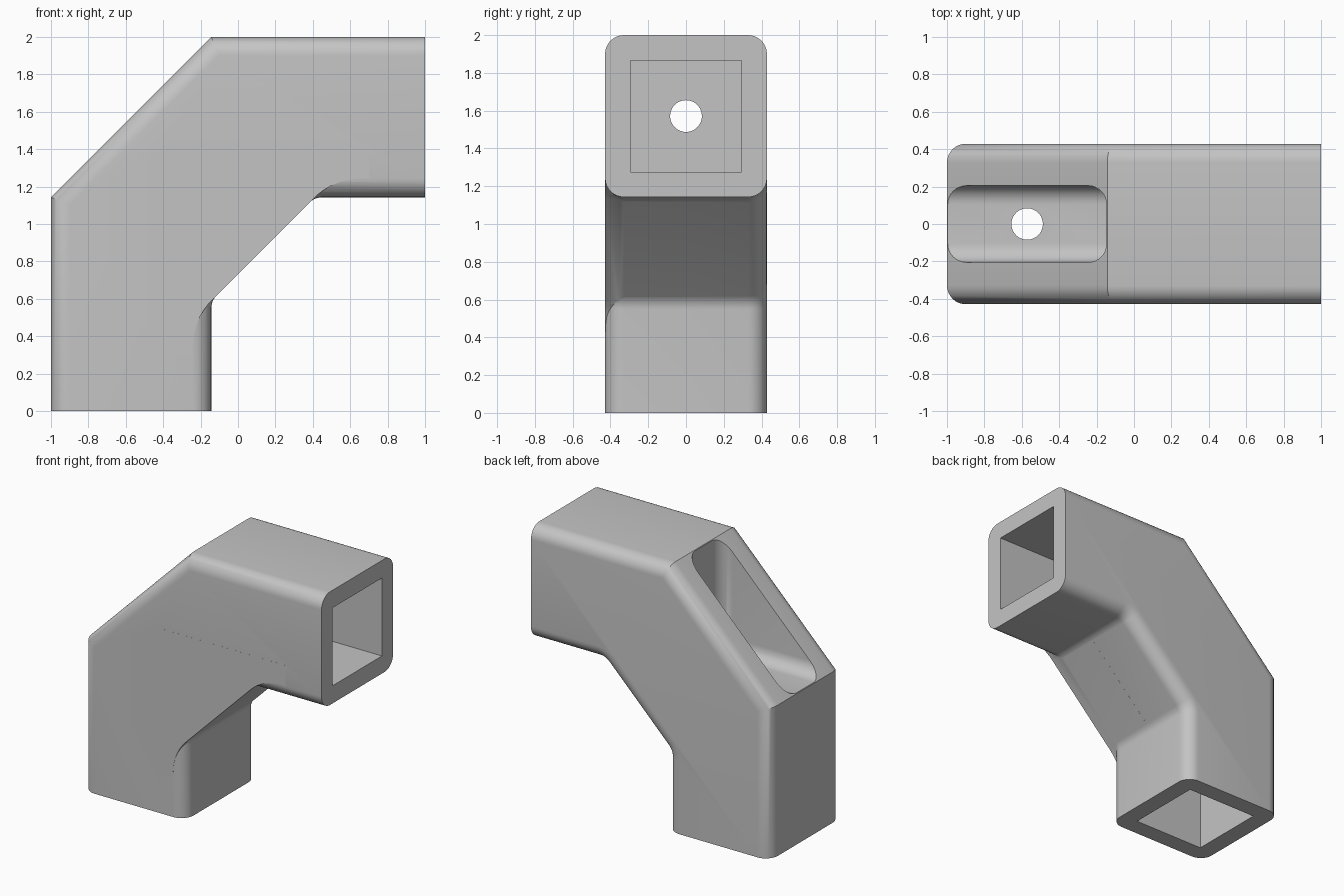
import bpy, bmesh, math
from mathutils import Vector, Matrix

if "Cube" in bpy.data.objects:
    bpy.data.objects.remove(bpy.data.objects["Cube"])

HALF = 0.4286          # half width of the square tube
IN = 2 * HALF - 1      # inner face of the upright tube
UNDER = 2 - 2 * HALF   # underside of the level tube
ROUND = 0.1
MID = HALF - 1         # centre line of the upright tube
BRACE = 0.733          # brace line: z = x + BRACE

grey = bpy.data.materials.new("light grey")
grey.use_nodes = True
grey.diffuse_color = (0.55, 0.55, 0.55, 1)
grey.node_tree.nodes["Principled BSDF"].inputs["Base Color"].default_value = (0.55, 0.55, 0.55, 1)


def fillet(a, p, b, r, n=8):
    """Arc points rounding the corner p between a and b."""
    a, p, b = Vector(a), Vector(p), Vector(b)
    u, v = (a - p).normalized(), (b - p).normalized()
    half = u.angle(v) / 2
    centre = p + (u + v).normalized() * r / math.sin(half)
    start = p + u * r / math.tan(half) - centre
    end = p + v * r / math.tan(half) - centre
    total = start.angle(end)
    return [centre + (start * math.sin(total * (1 - i / n)) + end * math.sin(total * i / n)) / math.sin(total)
            for i in range(n + 1)]


def make_object(name, bm):
    bmesh.ops.recalc_face_normals(bm, faces=bm.faces)
    mesh = bpy.data.meshes.new(name)
    bm.to_mesh(mesh)
    bm.free()
    mesh.materials.append(grey)
    ob = bpy.data.objects.new(name, mesh)
    bpy.context.collection.objects.link(ob)
    return ob


def prism(points, y0, y1):
    """Extrude an x-z outline along y."""
    bm = bmesh.new()
    face = bm.faces.new([bm.verts.new((p[0], y0, p[1])) for p in points])
    new = bmesh.ops.extrude_face_region(bm, geom=[face])["geom"]
    bmesh.ops.translate(bm, vec=(0, y1 - y0, 0), verts=[g for g in new if isinstance(g, bmesh.types.BMVert)])
    return bm


def round_edges(bm, rule, r):
    edges = [e for e in bm.edges if rule(e.verts[0].co, e.verts[1].co)]
    bmesh.ops.bevel(bm, geom=edges, offset=r, segments=8, profile=0.5, affect='EDGES')


def box(x0, x1, y, z0, z1):
    return prism([(x0, z0), (x1, z0), (x1, z1), (x0, z1)], -y, y)


def bolt_hole(name, centre, axis):
    bm = bmesh.new()
    bmesh.ops.create_cone(bm, cap_ends=True, segments=48, radius1=0.084, radius2=0.084, depth=0.4,
                          matrix=Matrix.Translation(centre) @ Matrix.Rotation(math.pi / 2 if axis == "X" else 0, 4, 'Y'))
    return make_object(name, bm)


# Elbow body: outline with rounded brace corners, long edges rounded
low, high = (IN, IN + BRACE), (UNDER - BRACE, UNDER)
outline = [(-1, 0), (IN, 0), *fillet((IN, 0), low, high, 0.1), *fillet(low, high, (1, UNDER), 0.1),
           (1, UNDER), (1, 2), (IN, 2), (-1, UNDER)]
bm = prism(outline, -HALF, HALF)


def is_long_edge(a, b):
    on_end = (a.x > 0.999 and b.x > 0.999) or (a.z < 0.001 and b.z < 0.001)
    return abs(a.y - b.y) < 0.001 and not on_end


round_edges(bm, is_long_edge, ROUND)
elbow = make_object("elbow_bracket", bm)

# Square-edged brace on the front side, running out into the rounded tubes
vx, hz, line = IN - ROUND, UNDER + ROUND, BRACE - 0.0006
low, high = (vx, vx + line), (hz - line, hz)
start, end = (vx, 0.3), (0.7, hz)
brace = make_object("front_brace", prism(
    [start, *fillet(start, low, high, 0.36), *fillet(low, high, end, 0.36), end,
     (0.7, 1.4), (-0.4, 1.4), (-0.4, 0.3)], -HALF - 0.0004, 0))

# Bolt access pocket with rounded side edges
floor, wall = UNDER + 0.004, IN - 0.004
bm = box(-1.3, wall, 0.205, floor, 2.3)


def is_pocket_edge(a, b):
    flat = abs(a.y - b.y) < 0.001
    return flat and (max(a.z, b.z) < floor + 0.001 or min(a.x, b.x) > wall - 0.001)


round_edges(bm, is_pocket_edge, ROUND)

# Pocket, tube sockets and bolt holes are cut out
cutters = [
    make_object("pocket_cutter", bm),
    make_object("lower_socket_cutter", box(MID - 0.295, MID + 0.295, 0.295, -0.2, 1.0)),
    make_object("side_socket_cutter", box(0, 1.2, 0.295, 2 - HALF - 0.295, 2 - HALF + 0.295)),
    bolt_hole("lower_hole_cutter", (MID, 0, 1.07), "Z"),
    bolt_hole("side_hole_cutter", (-0.07, 0, 2 - HALF), "X"),
]
for tool in [brace] + cutters:
    mod = elbow.modifiers.new(tool.name, 'BOOLEAN')
    mod.operation = 'UNION' if tool is brace else 'DIFFERENCE'
    mod.solver = 'EXACT'
    mod.object = tool

bpy.context.view_layer.update()
result = bpy.data.meshes.new_from_object(elbow.evaluated_get(bpy.context.evaluated_depsgraph_get()))
elbow.modifiers.clear()
elbow.data = result
for tool in [brace] + cutters:
    bpy.data.objects.remove(tool)

# Smooth rounds, crisp corners
bpy.ops.object.select_all(action='DESELECT')
elbow.select_set(True)
bpy.context.view_layer.objects.active = elbow
bpy.ops.object.shade_smooth_by_angle(angle=math.radians(30))
